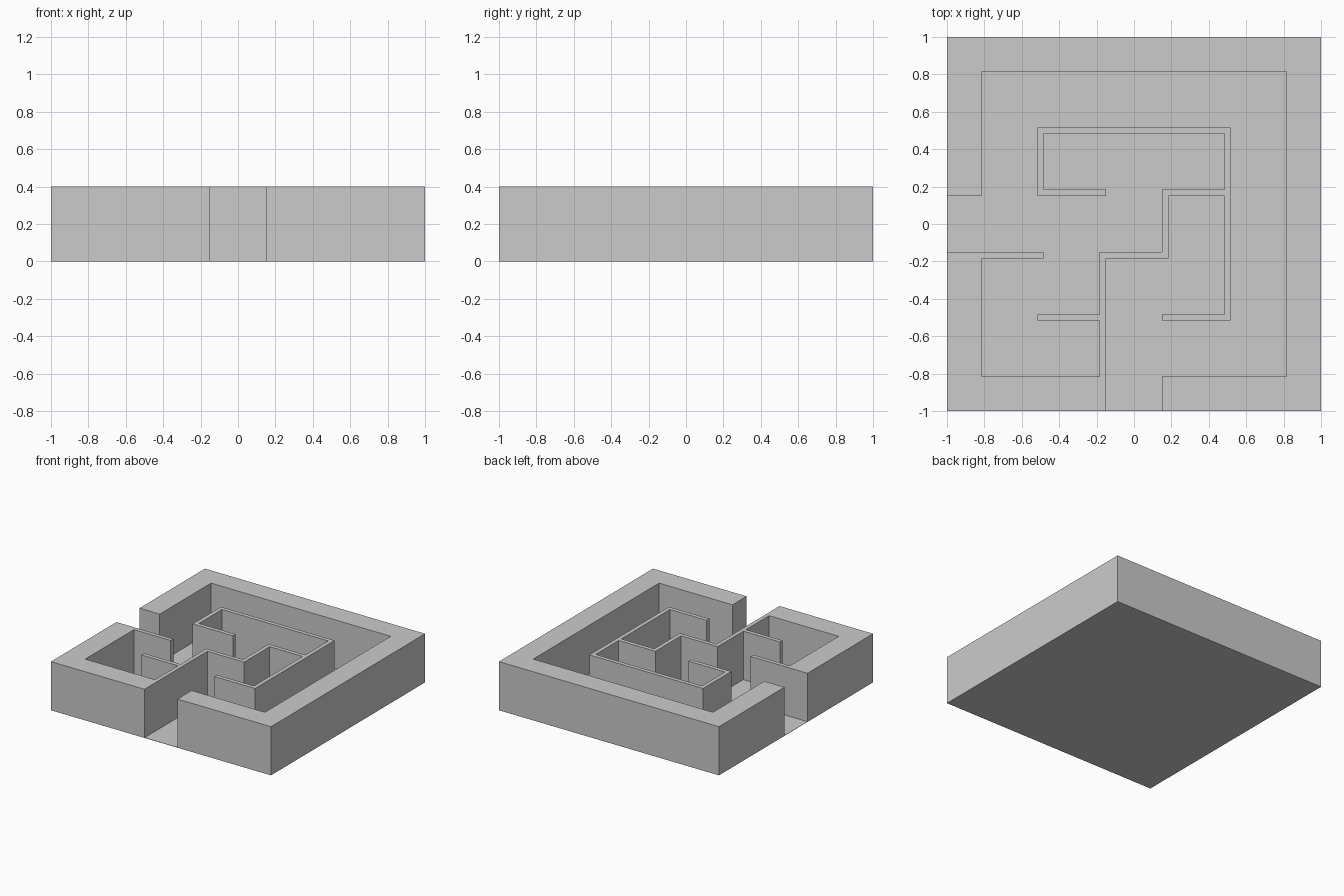
import bpy, bmesh

if "Cube" in bpy.data.objects:
    bpy.data.objects.remove(bpy.data.objects["Cube"])

H = 0.4
# wall edges: grid lines at 1/6, 1/2, 5/6 with half thickness 1/60
a, b = 1/6 - 1/60, 1/6 + 1/60
c, d = 1/2 - 1/60, 1/2 + 1/60
e = 5/6 - 1/60


def prism(name, outline, height, bottom=False):
    """Extrude a counter-clockwise plan outline up from z = 0."""
    bm = bmesh.new()
    base = bm.faces.new([bm.verts.new((x, y, 0)) for x, y in outline])
    ext = bmesh.ops.extrude_face_region(bm, geom=[base], use_keep_orig=bottom)
    top = [v for v in ext["geom"] if isinstance(v, bmesh.types.BMVert)]
    bmesh.ops.translate(bm, vec=(0, 0, height), verts=top)
    bmesh.ops.recalc_face_normals(bm, faces=bm.faces)
    # split concave caps cleanly
    bmesh.ops.triangulate(bm, faces=[f for f in bm.faces if len(f.verts) > 4])
    if not bottom:
        # the floor already closes the underside
        under = [f for f in bm.faces if all(v.co.z < 1e-6 for v in f.verts)]
        bmesh.ops.delete(bm, geom=under, context='FACES')
    mesh = bpy.data.meshes.new(name)
    bm.to_mesh(mesh)
    bm.free()
    obj = bpy.data.objects.new(name, mesh)
    bpy.context.collection.objects.link(obj)
    return obj


# thin floor sheet
prism("floor", [(-1, -1), (1, -1), (1, 1), (-1, 1)], 0.002, bottom=True)

# thick outer wall around the right, back and left, up to both entrances
prism("outer_wall", [(a, -1), (1, -1), (1, 1), (-1, 1), (-1, a), (-e, a),
                     (-e, e), (e, e), (e, -e), (a, -e)], H)

# front left corner wall with the thin winding maze walls growing from it
prism("corner_and_maze_walls", [
    (-1, -1), (-a, -1), (-a, -b), (b, -b), (b, a), (c, a), (c, -c), (a, -c),
    (a, -d), (d, -d), (d, d), (-d, d), (-d, a), (-a, a), (-a, b), (-c, b),
    (-c, c), (c, c), (c, b), (a, b), (a, -a), (-b, -a), (-b, -c), (-d, -c),
    (-d, -d), (-b, -d), (-b, -e), (-e, -e), (-e, -b), (-c, -b), (-c, -a),
    (-1, -a)], H)
